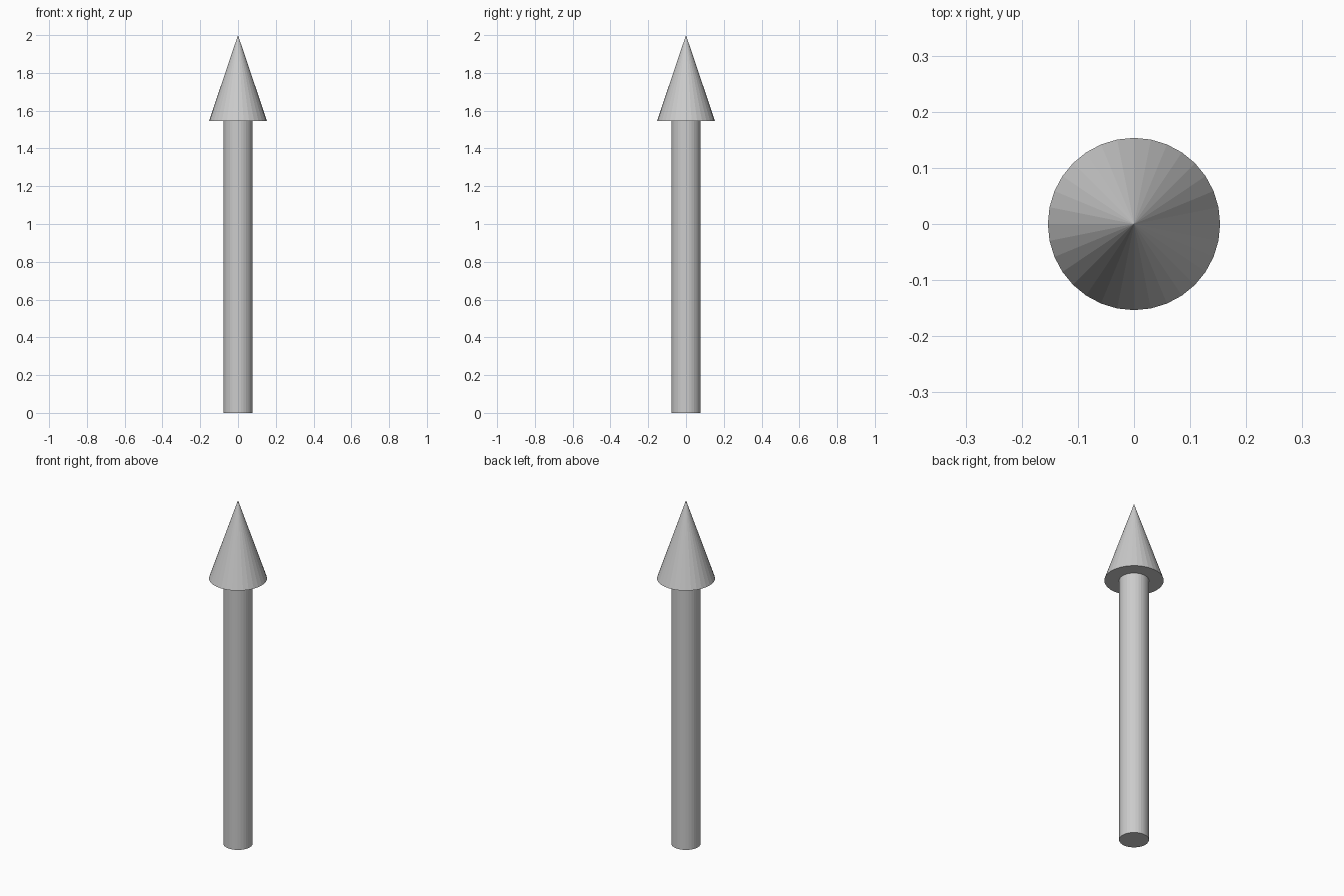
import bpy

if "Cube" in bpy.data.objects:
    bpy.data.objects.remove(bpy.data.objects["Cube"])

SIDES = 32
SHAFT_R, HEAD_R = 0.077, 0.1535
HEAD_Z, TOP_Z = 1.545, 2.0

# Straight round shaft
bpy.ops.mesh.primitive_cylinder_add(vertices=SIDES, radius=SHAFT_R, depth=HEAD_Z,
                                    location=(0, 0, HEAD_Z / 2))
bpy.context.object.name = "arrow_shaft"

# Pointed conical head
bpy.ops.mesh.primitive_cone_add(vertices=SIDES, radius1=HEAD_R, radius2=0,
                                depth=TOP_Z - HEAD_Z,
                                location=(0, 0, (HEAD_Z + TOP_Z) / 2))
bpy.context.object.name = "arrow_head"
